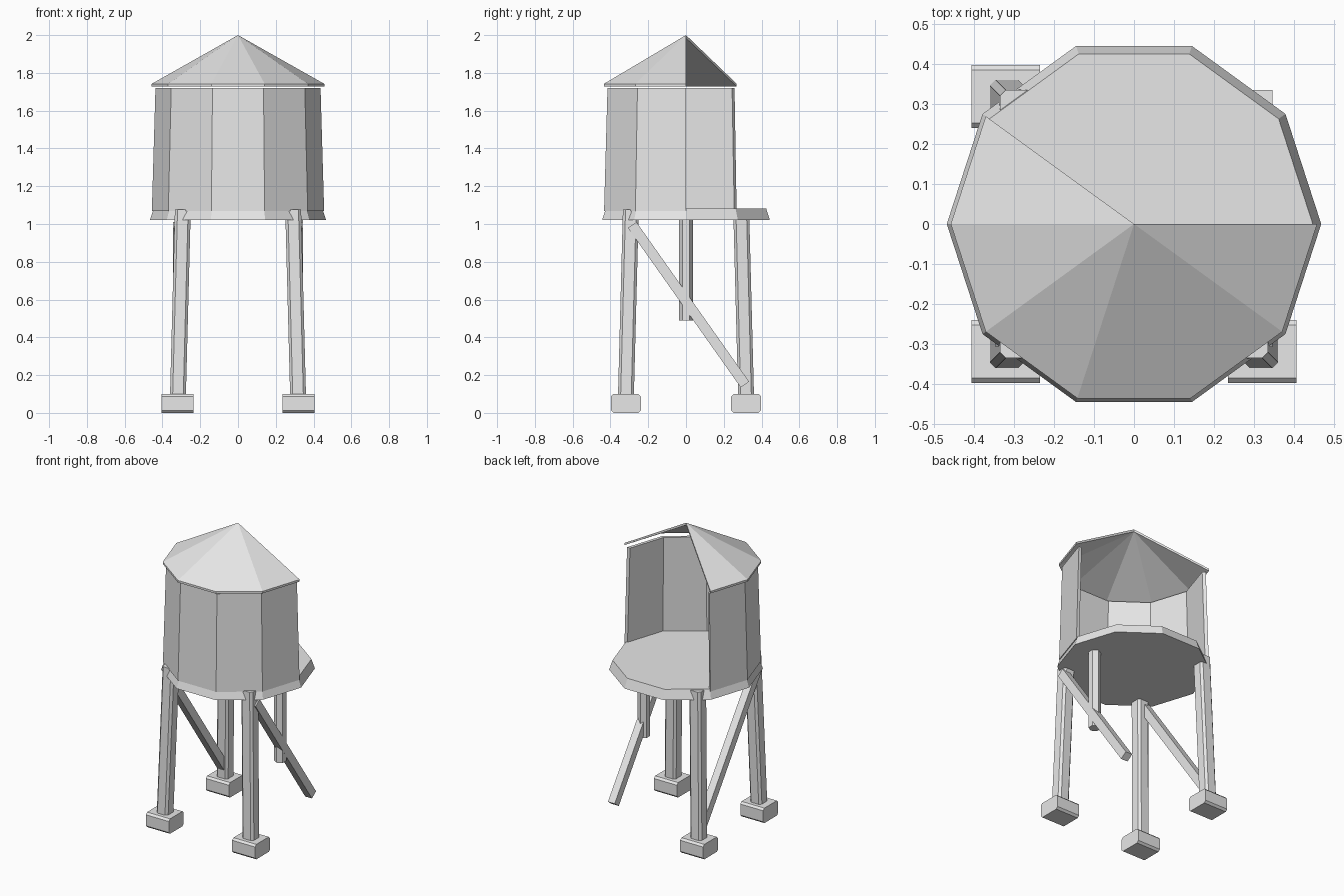
import bpy, bmesh
from math import cos, sin, radians
from mathutils import Vector

if "Cube" in bpy.data.objects:
    bpy.data.objects.remove(bpy.data.objects["Cube"])

grey = bpy.data.materials.new("plain grey")
grey.use_nodes = True
grey.diffuse_color = (0.8, 0.8, 0.8, 1)
grey.node_tree.nodes["Principled BSDF"].inputs["Base Color"].default_value = (0.8, 0.8, 0.8, 1)


def loft(name, rings):
    """Skin a row of equal closed rings and cap both ends."""
    bm = bmesh.new()
    rows = [[bm.verts.new(p) for p in ring] for ring in rings]
    n = len(rows[0])
    for a, b in zip(rows, rows[1:]):
        for i in range(n):
            j = (i + 1) % n
            bm.faces.new((a[i], a[j], b[j], b[i]))
    bm.faces.new(rows[0])
    bm.faces.new(rows[-1])
    bmesh.ops.remove_doubles(bm, verts=bm.verts[:], dist=0.0001)
    bmesh.ops.recalc_face_normals(bm, faces=bm.faces[:])
    mesh = bpy.data.meshes.new(name)
    bm.to_mesh(mesh)
    bm.free()
    mesh.materials.append(grey)
    obj = bpy.data.objects.new(name, mesh)
    bpy.context.collection.objects.link(obj)
    return obj


def polygon(sides, radius, z, cx=0, cy=0, turn=0):
    angles = [radians(360 * i / sides + turn) for i in range(sides)]
    return [(cx + radius * cos(a), cy + radius * sin(a), z) for a in angles]


def chamfered(w, h, c):
    """Rectangle with half sizes w, h and corners cut by c."""
    return [(w, h - c), (w - c, h), (c - w, h), (-w, h - c),
            (-w, c - h), (c - w, -h), (w - c, -h), (w, c - h)]


def partial_turn(name, profile):
    """Turn a closed (radius, z) profile through six of ten sides, leaving the back open."""
    rings = []
    for k in range(4, 11):
        a = radians(36 * k)
        rings.append([(r * cos(a), r * sin(a), z) for r, z in profile])
    return loft(name, rings)


# Tank: floor, broken wall and broken roof
loft("tank_floor", [polygon(10, 0.467, 1.02), polygon(10, 0.446, 1.083)])
partial_turn("tank_wall", [(0.456, 1.07), (0.437, 1.719), (0.415, 1.719), (0.434, 1.07)])
partial_turn("roof", [(0.457, 1.742), (0, 2.0), (0, 1.984), (0.457, 1.728)])

# Three tapered-in legs on block feet; the back left one is missing
for name, sx, sy in (("front_left", 1, -1), ("front_right", -1, -1), ("back_right", -1, 1)):
    section = chamfered(0.042, 0.042, 0.014)
    loft(name + "_leg", [[(sx * c + x, sy * c + y, z) for x, y in section]
                         for c, z in ((0.318, 0.09), (0.292, 1.077))])
    block = chamfered(0.079, 0.05, 0.013)
    loft(name + "_foot", [[(sx * 0.32 + e, sy * 0.318 + y, 0.05 + z) for y, z in block]
                          for e in (-0.085, 0.085)])

# Diagonal side braces, running from front leg tops to back leg bottoms
top, bottom = Vector((0, -0.285, 0.995)), Vector((0, 0.312, 0.15))
across = (bottom - top).cross(Vector((1, 0, 0))).normalized() * 0.027
for name, sx in (("left", 1), ("right", -1)):
    rings = []
    for end in (top, bottom):
        rings.append([end + Vector((sx * 0.32 + dx, 0, 0)) + across * s
                      for dx, s in ((-0.025, -1), (0.025, -1), (0.025, 1), (-0.025, 1))])
    loft(name + "_brace", rings)

# Broken pipe hanging under the floor
loft("hanging_pipe", [polygon(6, 0.038, z, 0.312, 0, 30) for z in (0.49, 1.03)])
